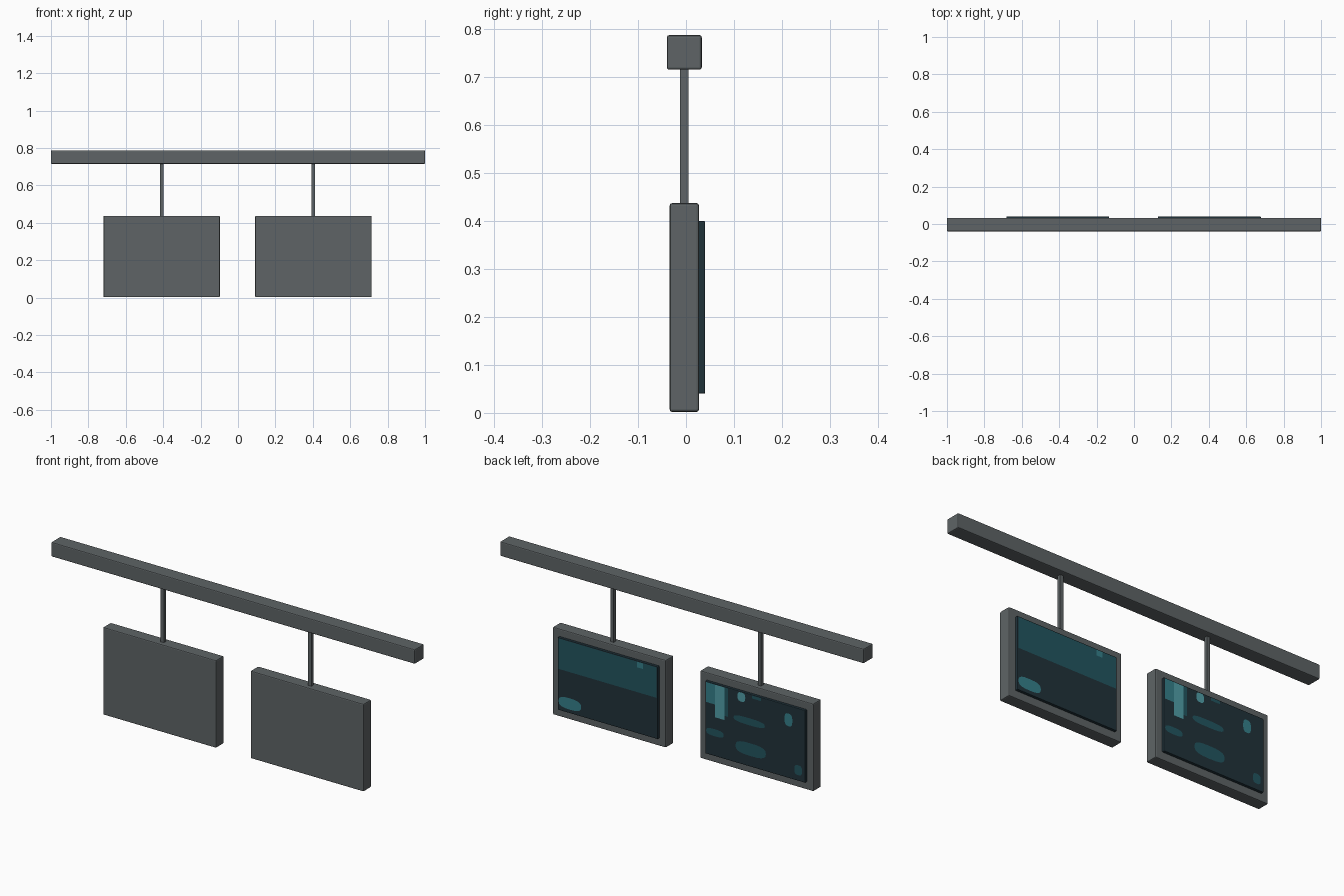
import bpy, bmesh, math

if "Cube" in bpy.data.objects:
    bpy.data.objects.remove(bpy.data.objects["Cube"])


def material(name, hex_colour):
    rgb = []
    for i in (0, 2, 4):
        c = int(hex_colour[i:i + 2], 16) / 255
        rgb.append(c / 12.92 if c <= 0.04045 else ((c + 0.055) / 1.055) ** 2.4)
    m = bpy.data.materials.new(name)
    m.diffuse_color = (*rgb, 1)
    m.use_nodes = True
    m.node_tree.nodes["Principled BSDF"].inputs["Base Color"].default_value = m.diffuse_color
    return m


METAL = material("grey metal", "5e6466")
DARK = material("dark glass", "20323a")
TEAL = material("deep teal", "22555f")
MID = material("mid teal", "35808a")
LIGHT = material("light teal", "519fa8")


def add_object(name, bm, mat):
    me = bpy.data.meshes.new(name)
    bm.to_mesh(me)
    bm.free()
    me.materials.append(mat)
    ob = bpy.data.objects.new(name, me)
    bpy.context.collection.objects.link(ob)
    return ob


def box(name, x, y, z, mat, bevel):
    """Bevelled box from (min, max) pairs on each axis."""
    bm = bmesh.new()
    bmesh.ops.create_cube(bm, size=1)
    for v in bm.verts:
        for i, (lo, hi) in enumerate((x, y, z)):
            v.co[i] = (lo + hi) / 2 + v.co[i] * (hi - lo)
    ob = add_object(name, bm, mat)
    if bevel:
        mod = ob.modifiers.new("bevel", 'BEVEL')
        mod.width = bevel
        mod.segments = 2
    return ob


SCREEN_W, SCREEN_Z, SCREEN_Y = 0.55, (0.04, 0.40), 0.0402


def patch(name, cx, u, v, mat, rounded=False):
    """Flat painted shape on a screen; u runs left to right seen from the back, v downwards."""
    uc, vc = sum(u) / 2, sum(v) / 2
    ur, vr = (u[1] - u[0]) / 2, (v[1] - v[0]) / 2
    if rounded:
        pts = []
        for k in range(20):
            a = math.tau * k / 20
            c, s = math.cos(a), math.sin(a)
            pts.append((uc + ur * math.copysign(abs(c) ** 0.7, c),
                        vc + vr * math.copysign(abs(s) ** 0.7, s)))
    else:
        pts = [(u[0], v[0]), (u[1], v[0]), (u[1], v[1]), (u[0], v[1])]
    bm = bmesh.new()
    face = bm.faces.new([bm.verts.new((
        cx + SCREEN_W * (0.49 - 0.98 * a),
        SCREEN_Y,
        SCREEN_Z[1] - 0.004 - 0.352 * b)) for a, b in pts])
    face.normal_update()
    if face.normal.y < 0:
        face.normal_flip()
    add_object(name, bm, mat)


# Overhead beam
box("overhead_beam", (-1, 1), (-0.04, 0.033), (0.715, 0.787), METAL, 0.005)

# Two hanging monitors: rod, housing and screen slab
CENTRES = {"left": -0.408, "right": 0.403}
for side, cx in CENTRES.items():
    box(side + "_rod", (cx - 0.009, cx + 0.009), (-0.012, 0.005), (0.43, 0.72), METAL, 0)
    box(side + "_housing", (cx - 0.311, cx + 0.311), (-0.034, 0.027), (0.002, 0.437), METAL, 0.005)
    box(side + "_screen", (cx - 0.275, cx + 0.275), (0.02, 0.04), SCREEN_Z, DARK, 0.003)

# Painted picture on the right screen: teal upper band split around a bright mark
cx = CENTRES["right"]
patch("right_upper_band", cx, (0, 0.80), (0, 0.43), TEAL)
patch("right_upper_band_end", cx, (0.86, 1), (0, 0.43), TEAL)
patch("right_upper_band_under", cx, (0.80, 0.86), (0.08, 0.43), TEAL)
patch("right_mark", cx, (0.80, 0.86), (0, 0.08), MID)
patch("right_pill", cx, (0, 0.23), (0.80, 0.96), MID, True)

# Painted picture on the left screen: bars, blobs and pills
cx = CENTRES["left"]
patch("left_side_bar", cx, (0, 0.09), (0, 0.28), MID)
patch("left_bright_bar", cx, (0.09, 0.19), (0, 0.46), LIGHT)
patch("left_thin_bar", cx, (0.19, 0.225), (0, 0.40), TEAL)
patch("left_top_blob", cx, (0.32, 0.40), (0, 0.13), LIGHT, True)
patch("left_top_mark", cx, (0.47, 0.56), (0, 0.04), TEAL)
patch("left_upper_pill", cx, (0.28, 0.60), (0.33, 0.43), TEAL, True)
patch("left_edge_pill", cx, (0, 0.18), (0.63, 0.73), TEAL, True)
patch("left_lower_pill", cx, (0.30, 0.61), (0.68, 0.86), TEAL, True)
patch("left_far_blob", cx, (0.80, 0.88), (0.10, 0.28), MID, True)
patch("left_corner_blob", cx, (0.90, 0.98), (0.79, 0.93), TEAL, True)
